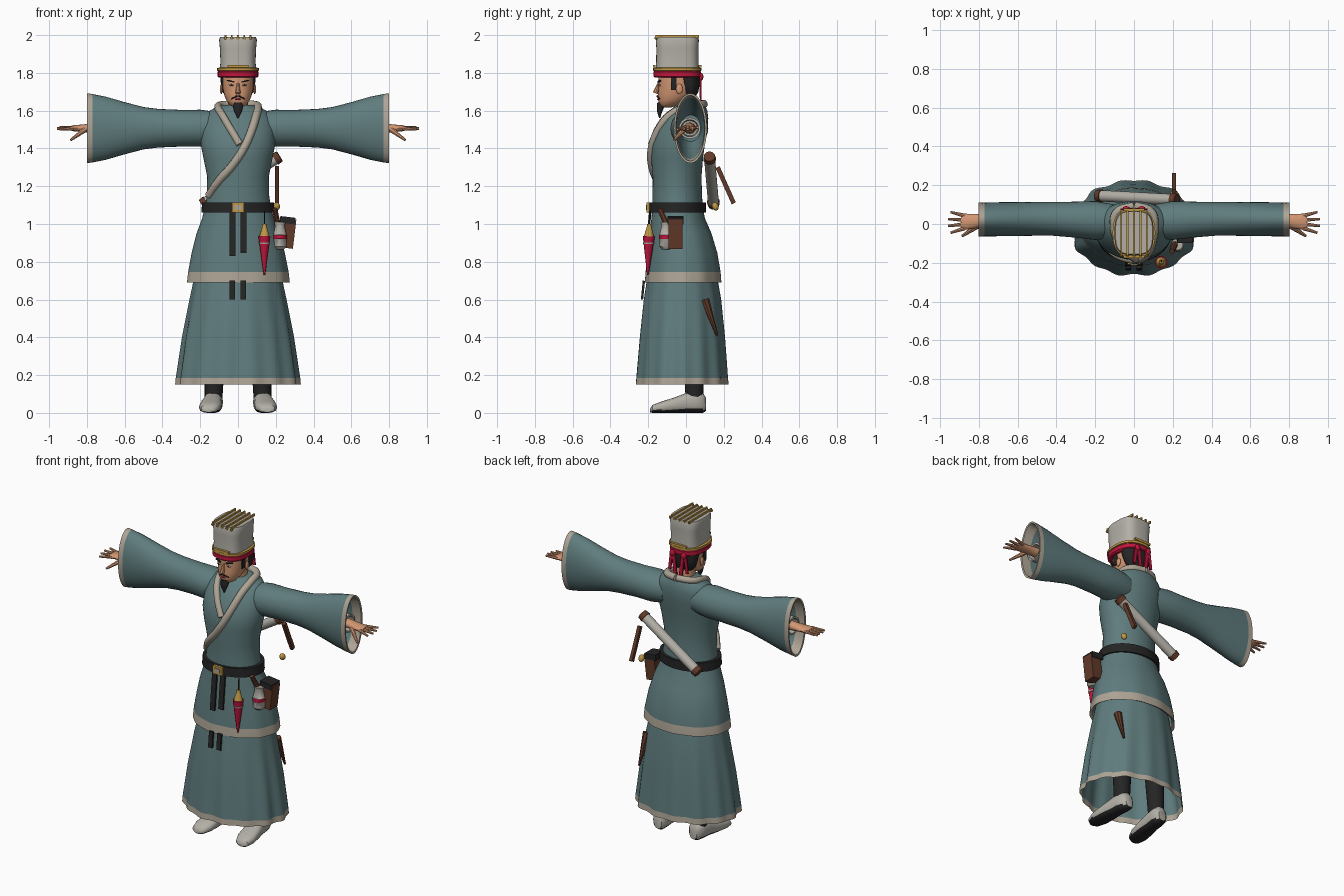
import bpy, bmesh, math
from mathutils import Vector, Matrix

cube = bpy.data.objects.get("Cube")
if cube:
    bpy.data.objects.remove(cube, do_unlink=True)


def material(name, r, g, b):
    m = bpy.data.materials.new(name)
    m.use_nodes = True
    m.diffuse_color = (r, g, b, 1)
    m.node_tree.nodes["Principled BSDF"].inputs["Base Color"].default_value = (r, g, b, 1)
    return m


TEAL = material("teal cloth", .115, .2, .205)
TRIM = material("beige trim", .42, .37, .3)
CREAM = material("cream felt", .45, .43, .385)
SKIN = material("skin", .65, .31, .17)
RED = material("red silk", .52, .008, .045)
GOLD = material("gold", .52, .31, .06)
BLACK = material("black", .018, .018, .019)
BROWN = material("brown leather", .12, .042, .022)
WHITE = material("white", .7, .7, .68)


def finish(name, bm, mats, rule=None, angle=40):
    """Turn a bmesh into a shaded object; rule picks a material slot per face."""
    bmesh.ops.recalc_face_normals(bm, faces=bm.faces[:])
    bm.normal_update()
    if rule:
        for f in bm.faces:
            f.material_index = int(rule(f))
    mesh = bpy.data.meshes.new(name)
    bm.to_mesh(mesh)
    bm.free()
    for m in mats:
        mesh.materials.append(m)
    ob = bpy.data.objects.new(name, mesh)
    bpy.context.collection.objects.link(ob)
    bpy.ops.object.select_all(action='DESELECT')
    ob.select_set(True)
    bpy.context.view_layer.objects.active = ob
    bpy.ops.object.shade_smooth_by_angle(angle=math.radians(angle))
    return ob


def loft(name, rings, *mats, place=Vector, n=32, caps=True, power=1, ripple=0, rule=None):
    """Skin rings of (height, half width, front, back[, ripple strength])."""
    bm = bmesh.new()
    rows = []
    for ring in rings:
        z, rx, yf, yb = ring[:4]
        row = []
        for i in range(n):
            a = math.tau * i / n
            c, s = math.cos(a), math.sin(a)
            k = 1
            if len(ring) > 4:
                k += ring[4] * (math.cos(ripple * a) + .5 * math.sin((ripple - 5) * a)) / 1.5
            x = rx * k * math.copysign(abs(c) ** power, c)
            y = (yf + yb) / 2 + (yb - yf) / 2 * k * math.copysign(abs(s) ** power, s)
            row.append(bm.verts.new(place((x, y, z))))
        rows.append(row)
    for lo, hi in zip(rows, rows[1:]):
        for i in range(n):
            j = (i + 1) % n
            bm.faces.new((lo[i], lo[j], hi[j], hi[i]))
    if caps:
        bm.faces.new(rows[0][::-1])
        bm.faces.new(rows[-1])
    return finish(name, bm, mats, rule)


def rod(name, a, b, r1, r2, mat, n=12):
    a, b = Vector(a), Vector(b)
    bm = bmesh.new()
    turn = (b - a).to_track_quat('Z', 'Y').to_matrix().to_4x4()
    bmesh.ops.create_cone(bm, cap_ends=True, segments=n, radius1=r1, radius2=r2,
                          depth=(b - a).length, matrix=Matrix.Translation((a + b) / 2) @ turn)
    return finish(name, bm, [mat])


def solid(name, loc, size, mat, rot=(0, 0, 0), ball=False):
    """Box or ellipsoid with full size given."""
    bm = bmesh.new()
    if ball:
        bmesh.ops.create_uvsphere(bm, u_segments=16, v_segments=10, radius=.5)
    else:
        bmesh.ops.create_cube(bm, size=1)
    turn = Matrix.Rotation(rot[2], 4, 'Z') @ Matrix.Rotation(rot[1], 4, 'Y') @ Matrix.Rotation(rot[0], 4, 'X')
    bmesh.ops.transform(bm, verts=bm.verts, matrix=Matrix.Translation(loc) @ turn @ Matrix.Diagonal((*size, 1)))
    return finish(name, bm, [mat])


def tube(name, points, radius, mat):
    curve = bpy.data.curves.new(name, 'CURVE')
    curve.dimensions = '3D'
    curve.bevel_depth = radius
    curve.bevel_resolution = 3
    curve.use_fill_caps = True
    curve.resolution_u = 5
    s = curve.splines.new('BEZIER')
    s.bezier_points.add(len(points) - 1)
    for p, co in zip(s.bezier_points, points):
        p.co = co
        p.handle_left_type = p.handle_right_type = 'AUTO'
    curve.materials.append(mat)
    ob = bpy.data.objects.new(name, curve)
    bpy.context.collection.objects.link(ob)
    return ob


# Robe: lower skirt, overskirt and bodice
loft("lower_skirt", [(.15, .325, -.265, .225, .035), (.185, .322, -.262, .222, .035), (.4, .292, -.245, .207, .025),
     (.6, .255, -.225, .187, .012), (.75, .225, -.2, .16, 0), (1.06, .16, -.16, .08, 0)],
     TEAL, TRIM, n=96, caps=False, ripple=14, rule=lambda f: f.calc_center_median().z < .185)
loft("overskirt", [(.7, .255, -.2, .17, .01), (.69, .272, -.217, .187, .012), (.745, .266, -.213, .183, .012),
     (.85, .246, -.203, .165, .008), (.95, .22, -.193, .135, .004), (1.03, .19, -.183, .1, 0), (1.08, .178, -.178, .09, 0)],
     TEAL, TRIM, n=96, caps=False, ripple=11, rule=lambda f: f.calc_center_median().z < .745)
BODICE = [(1.06, .178, -.178, .09), (1.15, .165, -.177, .085), (1.25, .163, -.176, .082), (1.35, .183, -.185, .09),
          (1.42, .197, -.182, .1), (1.5, .198, -.155, .115), (1.56, .185, -.115, .118), (1.6, .15, -.085, .113),
          (1.63, .095, -.055, .1)]
loft("bodice", BODICE, TEAL, n=48)


def on_bodice(x, z):
    """Point on the front of the bodice."""
    for a, b in zip(BODICE, BODICE[1:]):
        if a[0] <= z <= b[0]:
            t = (z - a[0]) / (b[0] - a[0])
            rx, yf, yb = (a[i] + (b[i] - a[i]) * t for i in (1, 2, 3))
            return (x, (yf + yb) / 2 - (yb - yf) / 2 * math.sqrt(max(0, 1 - (x / rx) ** 2)), z)


# Crossed collar
tube("collar_left", [(0, .095, 1.635), (.09, .06, 1.63), (.105, -.01, 1.615)] + [on_bodice(x, z) for x, z in
     ((.095, 1.57), (.07, 1.49), (.03, 1.4), (-.03, 1.31), (-.1, 1.23), (-.155, 1.15))], .022, TRIM)
tube("collar_right", [(0, .095, 1.635), (-.09, .06, 1.63), (-.105, -.01, 1.615)] + [on_bodice(x, z) for x, z in
     ((-.085, 1.58), (-.05, 1.52), (.01, 1.42))], .02, TRIM)

# Sleeves, hands, legs and shoes
for side, word in ((1, "left"), (-1, "right")):
    def across(p):
        return (side * p[2], p[1], 1.507 + p[0])
    loft(word + "_sleeve", [(.1, .085, -.07, .1), (.2, .098, -.082, .118), (.3, .097, -.07, .115), (.42, .102, -.06, .113),
         (.5, .112, -.06, .113), (.6, .138, -.062, .113), (.7, .167, -.063, .112), (.77, .181, -.064, .111),
         (.8, .185, -.065, .111), (.798, .174, -.054, .1), (.74, .163, -.05, .096), (.6, .12, -.045, .095), (.5, .07, -.03, .08)],
         TEAL, TRIM, place=across, rule=lambda f: abs(f.calc_center_median().x) > .768)
    loft(word + "_inner_cuff", [(.5, .05, -.03, .07), (.77, .056, -.038, .078), (.77, .045, -.027, .067), (.7, .04, -.02, .06)],
         CREAM, place=across, n=20)
    loft(word + "_palm", [(.6, .035, -.015, .055), (.78, .026, -.012, .05), (.82, .02, -.022, .052), (.87, .016, -.03, .053),
         (.89, .011, -.024, .048)], SKIN, place=across, n=16)
    for k in range(4):
        y = -.021 + k * .021
        tip = .945 + .015 * math.sin(k * 1.05)
        rod(word + "_finger", (side * .87, y, 1.507), (side * tip, y * 1.7 - .01, 1.5 + .004 * k), .011, .006, SKIN, 8)
    rod(word + "_thumb", (side * .81, -.012, 1.5), (side * .885, -.062, 1.445), .015, .007, SKIN, 8)
    rod(word + "_leg", (side * .13, .045, .06), (side * .11, .03, .7), .046, .07, BLACK, 20)
    loft(word + "_shoe", [(-.19, .02, .003, .022), (-.178, .042, 0, .042), (-.13, .058, 0, .06), (-.06, .057, 0, .082),
         (.0, .048, 0, .105), (.05, .05, 0, .115), (.09, .042, 0, .105), (.106, .025, .01, .08)], CREAM, BLACK,
         place=lambda p: (p[0] + side * (.135 - p[2] * .1), p[2], p[1]), n=24, power=.8,
         rule=lambda f: f.normal.z < -.5 and f.calc_center_median().z < .02)

# Head and face
loft("neck", [(1.56, .065, -.085, .07), (1.61, .054, -.06, .062), (1.7, .05, -.05, .055)], SKIN)
loft("head", [(1.618, .02, -.128, -.075), (1.628, .042, -.14, -.045), (1.655, .062, -.147, 0), (1.69, .075, -.148, .035),
     (1.73, .082, -.145, .055), (1.77, .085, -.146, .062), (1.82, .085, -.14, .062)], SKIN, power=.9)
loft("hair", [(1.675, .06, -.005, .05), (1.695, .08, -.015, .064), (1.74, .091, -.035, .073), (1.8, .093, -.06, .073)], BLACK)
rod("nose", (0, -.162, 1.692), (0, -.142, 1.75), .014, .006, SKIN, 8)
solid("lips", (0, -.149, 1.66), (.03, .008, .008), RED, ball=True)
for s in (-1, 1):
    solid("ear", (s * .088, -.035, 1.715), (.016, .035, .055), SKIN, ball=True)
    solid("sideburn", (s * .083, -.065, 1.745), (.008, .03, .07), BLACK)
    solid("eye", (s * .034, -.14, 1.735), (.028, .012, .01), WHITE, ball=True)
    solid("pupil", (s * .034, -.145, 1.735), (.01, .006, .01), BLACK, ball=True)
    solid("eyebrow", (s * .037, -.141, 1.756), (.04, .012, .007), BLACK, (0, -s * .2, s * .2))
    rod("moustache", (s * .004, -.153, 1.678), (s * .036, -.139, 1.662), .005, .003, BLACK, 8)
loft("beard", [(1.56, .004, -.142, -.136), (1.59, .019, -.152, -.128), (1.62, .028, -.154, -.115), (1.642, .02, -.152, -.12)],
     BLACK, n=16)

# Tall hat with gold bands and red ribbon
loft("hat", [(1.8, .098, -.16, .068), (1.86, .093, -.158, .066), (1.93, .096, -.157, .066), (1.975, .1, -.16, .068),
     (1.99, .095, -.155, .064)], CREAM, power=.62, n=48)
loft("red_band", [(1.775, .1, -.163, .07), (1.782, .108, -.172, .08), (1.806, .108, -.172, .08), (1.815, .1, -.163, .07)],
     RED, power=.85)
loft("gold_band", [(1.81, .103, -.166, .074), (1.812, .11, -.174, .081), (1.826, .11, -.174, .081), (1.828, .1, -.163, .07)],
     GOLD, power=.8)
solid("brow_plate", (0, -.168, 1.835), (.11, .014, .014), GOLD)
solid("back_plate", (0, .074, 1.835), (.11, .014, .014), GOLD)
for x in (-.066, -.033, 0, .033, .066):
    solid("gold_ridge", (x, -.046, 1.993), (.009, .232, .014), GOLD)
    rod("ridge_knob", (x, -.166, 1.983), (x, -.155, 1.985), .008, .008, GOLD, 8)
for s in (-1, 1):
    solid("ribbon_knot", (s * .04, .082, 1.78), (.035, .02, .04), RED, ball=True)
    solid("long_ribbon", (s * .025, .079, 1.71), (.022, .008, .16), RED, (0, s * .1, 0))
    solid("short_ribbon", (s * .055, .076, 1.725), (.018, .008, .11), RED, (0, -s * .12, 0))

# Belt, buckle and hanging straps
loft("belt", [(1.06, .182, -.183, .093), (1.06, .194, -.197, .105), (1.115, .19, -.195, .105), (1.115, .17, -.178, .09)],
     BLACK, n=48, caps=False)
solid("buckle", (0, -.2, 1.088), (.066, .018, .052), GOLD)
solid("buckle_plate", (0, -.209, 1.088), (.036, .008, .026), TRIM)
for x, drop in ((-.03, .83), (.028, .85)):
    solid("upper_strap", (x, -.2, (drop + 1.07) / 2), (.032, .012, 1.07 - drop), BLACK, (-.1, 0, 0))
    solid("lower_strap", (x, -.228, .65), (.028, .012, .1), BLACK, (-.1, 0, 0))

# Red tassel charm
rod("charm_cord", (.14, -.19, 1.07), (.14, -.195, .98), .004, .004, BLACK, 6)
rod("charm_cap", (.14, -.197, .93), (.14, -.195, .985), .028, .012, GOLD)
rod("charm_knob", (.14, -.195, .975), (.14, -.195, 1), .014, .01, GOLD)
rod("charm_tassel", (.14, -.202, .73), (.14, -.197, .935), .004, .032, RED)
rod("charm_ring", (.14, -.198, .895), (.14, -.198, .903), .029, .031, CREAM)

# Hip pouches
solid("leather_pouch", (.265, -.055, .95), (.07, .075, .155), BROWN, (0, .12, 0))
solid("pouch_flap", (.262, -.055, 1.02), (.08, .085, .035), BLACK, (0, .12, 0))
loft("cloth_bag", [(.865, .02, -.125, -.085), (.88, .034, -.14, -.07), (.92, .036, -.142, -.068), (.922, .037, -.144, -.066),
     (.942, .036, -.143, -.067), (.944, .034, -.14, -.07), (.99, .025, -.13, -.08), (1.01, .03, -.135, -.075)], CREAM, RED,
     place=lambda p: (p[0] + .222, p[1], p[2]), n=20, rule=lambda f: .921 < f.calc_center_median().z < .943)
rod("small_sheath", (.195, -.14, 1.08), (.215, -.09, .97), .014, .018, BROWN, 8)

# Scroll slung across the back
top, low = Vector((.2, .125, 1.345)), Vector((-.17, .145, 1.115))
along = (top - low).normalized()
rod("scroll", low, top, .029, .029, CREAM, 20)
for end, way in ((top, along), (low, -along)):
    rod("scroll_cap", end - way * .005, end + way * .025, .034, .03, BROWN, 16)

# Sword handle, pommel and scabbard tip
solid("sword_handle", (.207, .21, 1.205), (.02, .024, .21), BROWN, (.42, 0, 0))
solid("pommel", (.205, .155, 1.093), (.035, .035, .045), GOLD, (.4, 0, 0), ball=True)
rod("scabbard_tip", (.215, .165, .41), (.205, .1, .6), .006, .024, BROWN, 8)
